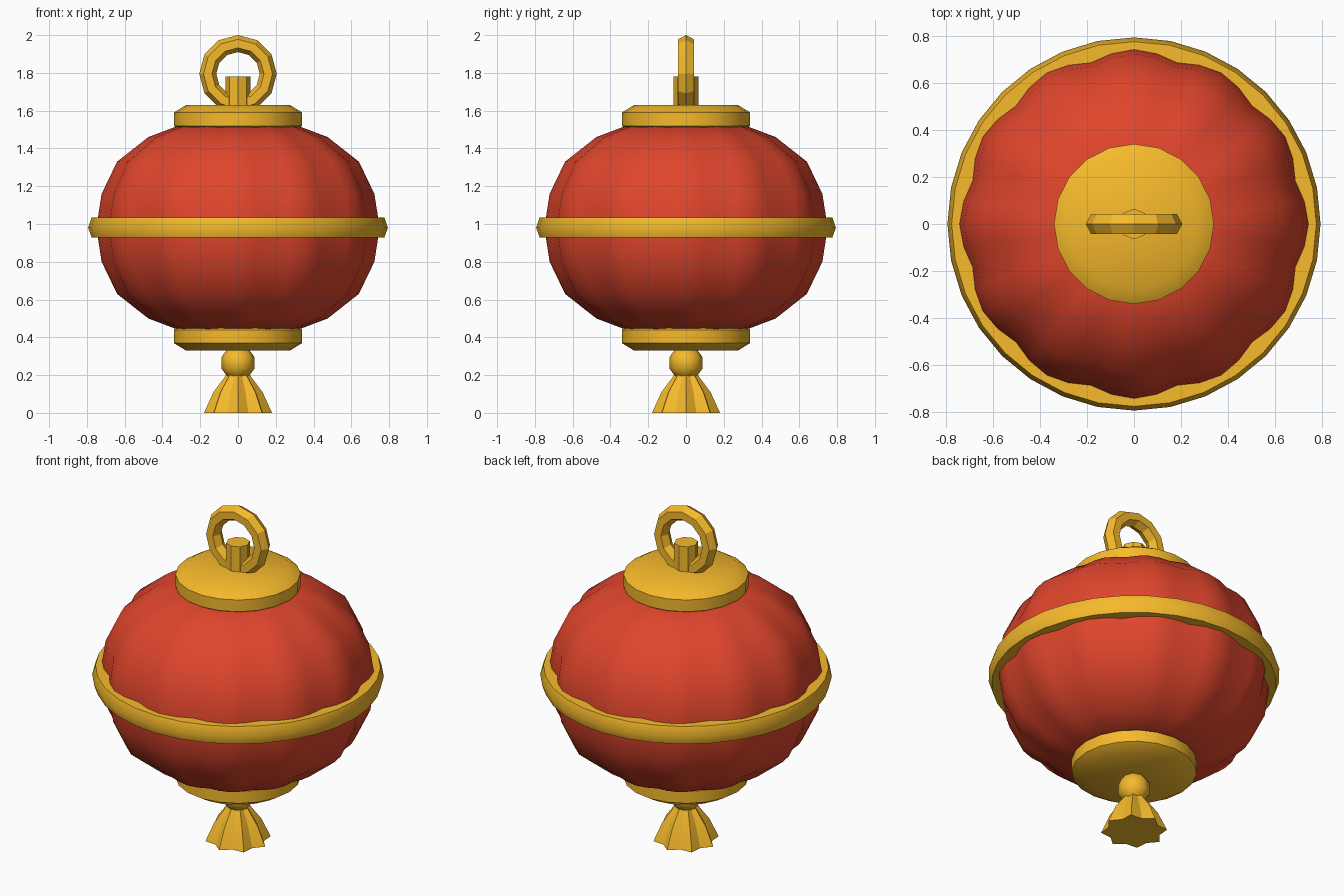
import bpy, math
from math import sin, cos, pi, radians

if "Cube" in bpy.data.objects:
    bpy.data.objects.remove(bpy.data.objects["Cube"])


def material(name, rgb):
    m = bpy.data.materials.new(name)
    m.diffuse_color = (*rgb, 1)
    m.use_nodes = True
    m.node_tree.nodes["Principled BSDF"].inputs["Base Color"].default_value = m.diffuse_color
    return m


RED = material("red_paper", (0.74, 0.06, 0.025))
GOLD = material("gold", (0.92, 0.49, 0.025))


def finish(obj, name, mat, angle):
    obj.name = name
    obj.data.materials.append(mat)
    bpy.ops.object.select_all(action='DESELECT')
    obj.select_set(True)
    bpy.context.view_layer.objects.active = obj
    if angle:
        bpy.ops.object.shade_smooth_by_angle(angle=radians(angle))
    return obj


def lathe(name, profile, n, mat, angle=0, ripple=lambda i: 1.0, caps=True):
    """Spin a bottom-to-top (radius, z) profile; ripple scales each column."""
    verts = [(r * ripple(i) * cos(2 * pi * i / n), r * ripple(i) * sin(2 * pi * i / n), z)
             for r, z in profile for i in range(n)]
    faces = [(k * n + i, k * n + (i + 1) % n, (k + 1) * n + (i + 1) % n, (k + 1) * n + i)
             for k in range(len(profile) - 1) for i in range(n)]
    if caps:
        last = (len(profile) - 1) * n
        faces += [tuple(reversed(range(n))), tuple(range(last, last + n))]
    me = bpy.data.meshes.new(name)
    me.from_pydata(verts, [], faces)
    obj = bpy.data.objects.new(name, me)
    bpy.context.collection.objects.link(obj)
    return finish(obj, name, mat, angle)


# Paper body with twelve soft lobes
MID = 0.98
upper = [(0.722, 0.18), (0.64, 0.35), (0.475, 0.48), (0.33, 0.535)]
body = ([(r, MID - h) for r, h in reversed(upper)] + [(0.75, MID)]
        + [(r, MID + h) for r, h in upper])
lobe = (1.0, 0.985, 0.957, 0.985)
lathe("lantern_body", body, 48, RED, 60, lambda i: lobe[i % 4])

# Band round the middle, a closed loop in section
band = [(0.69, 0.928), (0.775, 0.928), (0.793, MID), (0.775, 1.034), (0.69, 1.034), (0.69, 0.928)]
lathe("middle_band", band, 32, GOLD, 45, caps=False)

# End caps, mirrored about the middle
cap = [(0.325, 0.53), (0.34, 0.54), (0.34, 0.61), (0.275, 0.65)]
lathe("top_cap", [(r, MID + h) for r, h in cap], 20, GOLD, 40)
lathe("bottom_cap", [(r, MID - h) for r, h in reversed(cap)], 20, GOLD, 40)

# Hanging post and ring
lathe("hanging_post", [(0.065, 1.6), (0.065, 1.78)], 8, GOLD)
bpy.ops.mesh.primitive_torus_add(location=(0, 0, 1.795), rotation=(pi / 2, 0, 0), major_radius=0.16,
                                 minor_radius=0.045, major_segments=12, minor_segments=6)
ring = finish(bpy.context.object, "hanging_ring", GOLD, 0)
ring.scale.z = 1.08

# Tassel knot and fluted skirt
bpy.ops.mesh.primitive_uv_sphere_add(segments=8, ring_count=5, radius=0.093, location=(0, 0, 0.265))
finish(bpy.context.object, "tassel_knot", GOLD, 50)
lathe("tassel_skirt", [(0.18, 0), (0.13, 0.11), (0.055, 0.21)], 16, GOLD, 20,
      lambda i: 0.8 if i % 2 else 1.0)
